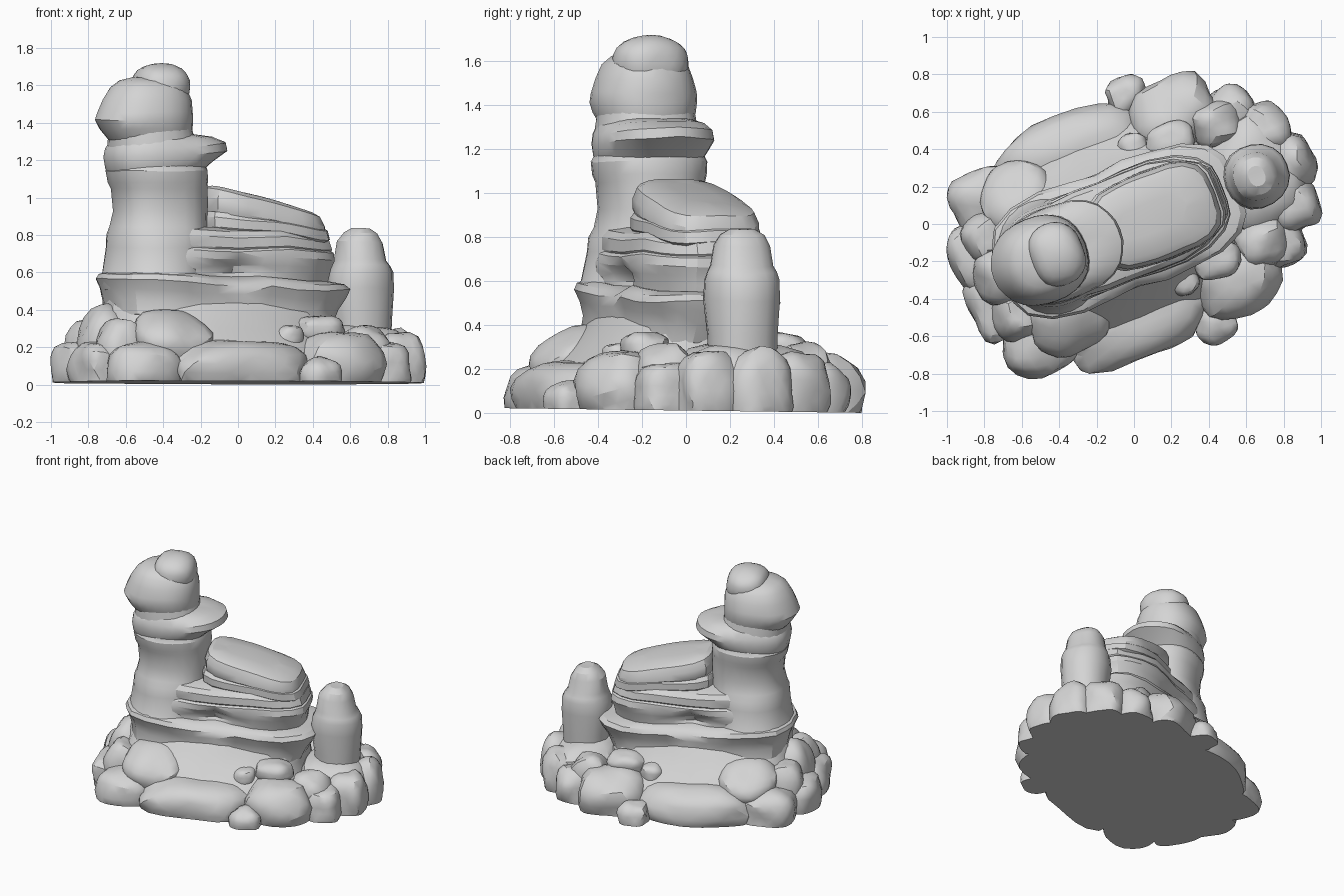
import bpy, bmesh, math
from mathutils import Vector, Matrix, noise

cube = bpy.data.objects.get("Cube")
if cube:
    bpy.data.objects.remove(cube, do_unlink=True)

# The formation is symmetric about a vertical plane turned from the x axis.
# Shapes are laid out along (u) and across (v) that plane, then turned.
TURN = Matrix.Rotation(math.radians(21.3), 3, 'Z')
parts = []

stone = bpy.data.materials.new("grey_stone")
stone.use_nodes = True
GREY = (0.66, 0.66, 0.66, 1)
stone.diffuse_color = GREY
bsdf = next(n for n in stone.node_tree.nodes if n.type == 'BSDF_PRINCIPLED')
bsdf.inputs["Base Color"].default_value = GREY
bsdf.inputs["Roughness"].default_value = 0.9


def finish(bm, name):
    """Turn the shape, cut it flat along the underside and make the object."""
    for vert in bm.verts:
        vert.co = TURN @ vert.co
    geom = bm.verts[:] + bm.edges[:] + bm.faces[:]
    bmesh.ops.bisect_plane(bm, geom=geom, plane_co=(0, .82, 0),
                           plane_no=(0, .013, 1), clear_inner=True)
    rim = [e for e in bm.edges if e.is_boundary]
    if rim:
        bmesh.ops.holes_fill(bm, edges=rim)
    bmesh.ops.triangulate(bm, faces=bm.faces[:])
    bmesh.ops.recalc_face_normals(bm, faces=bm.faces[:])
    mesh = bpy.data.meshes.new(name)
    bm.to_mesh(mesh)
    bm.free()
    mesh.materials.append(stone)
    obj = bpy.data.objects.new(name, mesh)
    bpy.context.collection.objects.link(obj)
    parts.append(obj)


def boulder(name, centre, radii, boxy=2.7, rough=0.16, roll=0.0):
    """A rounded, slightly boxy and uneven rock, rolled about the u axis."""
    bm = bmesh.new()
    bmesh.ops.create_icosphere(bm, subdivisions=3, radius=1)
    centre = Vector(centre)
    spin = Matrix.Rotation(math.radians(roll), 3, 'X')
    for vert in bm.verts:
        d = vert.co.normalized()
        d /= sum(abs(c) ** boxy for c in d) ** (1 / boxy)
        d *= 1 + rough * noise.noise(d * 1.3 + centre * 9)
        vert.co = centre + spin @ Vector(c * r for c, r in zip(d, radii))
    finish(bm, name)


def pocket(u, z):
    """Amount by which the flanks are hollowed between spire and ridge."""
    return 0.3 * math.exp(-((u + 0.12) / 0.13) ** 2 - ((z - 0.61) / 0.07) ** 2)


def strata(name, rings, boxy=2.6, tilt=0.0, rough=0.03, sides=28):
    """Stack of rounded rings, each given as (z, u start, u end, half width)."""
    bm = bmesh.new()
    loops = []
    for z, u0, u1, half in rings:
        mid = (u0 + u1) / 2
        loop = []
        for i in range(sides):
            a = math.tau * i / sides
            c, s = math.cos(a), math.sin(a)
            k = (abs(c) ** boxy + abs(s) ** boxy) ** (-1 / boxy)
            du = (u1 - u0) / 2 * c * k
            u = mid + du
            v = half * s * k * (1 - pocket(u, z))
            wave = noise.noise(Vector((u * 3, abs(v) * 3, z * 5)))
            fine = noise.noise(Vector((u * 8, abs(v) * 8, z * 3 + 7)))
            grow = 1 + rough * (1.4 * wave + fine)
            height = z + tilt * du + rough * 0.7 * wave
            loop.append(bm.verts.new((mid + du * grow, v * grow, height)))
        loops.append(loop)
    for low, high in zip(loops, loops[1:]):
        for i in range(sides):
            j = (i + 1) % sides
            bm.faces.new((low[i], low[j], high[j], high[i]))
    bm.faces.new(loops[0][::-1])
    bm.faces.new(loops[-1])
    finish(bm, name)


# Ground slab and flaring skirt
strata("ground_slab", [(-.05, -.9, .91, .59), (.06, -.88, .89, .57), (.12, -.8, .8, .5)])
strata("skirt", [(-.05, -.86, .6, .61), (.12, -.84, .56, .57), (.2, -.81, .52, .51),
                 (.3, -.77, .5, .42), (.38, -.75, .49, .35), (.47, -.72, .48, .29)],
       boxy=2.4)

# Layered body shared by spire and ridge
strata("lower_layer", [(.34, -.72, .48, .32), (.42, -.73, .52, .31), (.48, -.74, .56, .325),
                       (.53, -.765, .58, .345), (.56, -.76, .56, .33),
                       (.58, -.72, .48, .29)], boxy=3.5, tilt=-.05)
strata("middle_layer", [(.54, -.71, .47, .28), (.6, -.72, .49, .285), (.64, -.72, .5, .295),
                        (.68, -.72, .52, .3), (.72, -.71, .51, .29),
                        (.74, -.7, .47, .265)], boxy=3, tilt=-.03)
strata("upper_layer", [(.7, -.69, .47, .26), (.74, -.7, .5, .28), (.79, -.7, .48, .275),
                       (.82, -.68, .44, .25), (.84, -.6, .36, .18)], boxy=3, tilt=-.04)

# Ridge of sloping slabs
strata("ridge_lower_slab", [(.78, -.22, .43, .21), (.81, -.23, .48, .24),
                            (.86, -.23, .47, .24), (.89, -.22, .42, .215)],
       boxy=4, tilt=-.12)
strata("ridge_top_slab", [(.83, -.2, .42, .21), (.87, -.21, .46, .235), (.92, -.21, .46, .235),
                          (.97, -.19, .44, .215), (.99, -.16, .4, .18),
                          (1.0, -.08, .3, .08)], boxy=4, tilt=-.24)

# Tall spire
strata("spire_shaft", [(.5, -.75, -.2, .29), (.56, -.77, -.2, .315), (.6, -.755, -.2, .295),
                       (.74, -.735, -.2, .285), (.8, -.725, -.2, .275),
                       (.84, -.71, -.2, .25), (.93, -.695, -.2, .235),
                       (1.05, -.705, -.2, .24), (1.08, -.72, -.2, .25),
                       (1.14, -.73, -.2, .255), (1.17, -.715, -.21, .24),
                       (1.25, -.72, -.25, .235), (1.42, -.71, -.3, .2)], boxy=2.3)
strata("spire_ledge", [(1.11, -.7, -.24, .21), (1.17, -.73, -.17, .24),
                       (1.23, -.735, -.08, .255), (1.275, -.725, -.09, .25),
                       (1.31, -.7, -.17, .225), (1.335, -.65, -.3, .17)],
       boxy=2.5, tilt=.08)
strata("spire_head", [(1.3, -.72, -.3, .195), (1.36, -.77, -.28, .22), (1.41, -.8, -.28, .228),
                      (1.45, -.785, -.28, .225), (1.52, -.755, -.28, .21),
                      (1.59, -.715, -.31, .19), (1.63, -.67, -.36, .15),
                      (1.65, -.6, -.44, .08)], boxy=2.3)
boulder("spire_cap", (-.445, 0, 1.59), (.145, .17, .125), 2.5, .06)

# Small pillar
strata("small_pillar", [(.1, .55, .86, .15), (.35, .55, .87, .155), (.5, .53, .875, .165),
                        (.6, .535, .875, .165), (.64, .55, .86, .155),
                        (.67, .56, .84, .14), (.76, .58, .82, .125),
                        (.81, .62, .79, .1), (.84, .66, .75, .055)],
       boxy=2.3, sides=18)

# Rocks on the middle plane
boulder("pillar_footing", (.7, 0, .12), (.25, .31, .2))
boulder("end_rock", (.9, 0, .09), (.13, .15, .2))
boulder("spire_footing", (-.75, 0, .18), (.16, .17, .25), 2.2)

# Rocks repeated on both flanks: centre, radii and roll
flank_rocks = {
    "buttress": ((-.52, -.36, .25), (.2, .19, .11), 32),
    "flank_slab": ((-.19, -.5, .08), (.39, .19, .16), 6),
    "large_rock": ((.4, -.46, .08), (.24, .2, .2), 18),
    "toe_rock": ((.215, -.66, .04), (.11, .1, .1), 0),
    "perched_pebble": ((.145, -.38, .25), (.08, .08, .07), 0),
    "perched_rock": ((.34, -.34, .29), (.13, .1, .075), 0),
    "shoulder_rock": ((.6, -.34, .13), (.14, .13, .18), 0),
    "outer_rock": ((.7, -.37, .08), (.13, .14, .15), 0),
    "tip_rock": ((.835, -.21, .1), (.13, .15, .18), 0),
    "corner_rock": ((-.69, -.41, .07), (.2, .17, .16), 0),
    "rear_rock": ((-.865, -.14, .08), (.125, .19, .15), 0),
    "leaning_rock": ((-.76, -.22, .14), (.13, .14, .21), 0),
}
for name, ((u, v, z), radii, roll) in flank_rocks.items():
    boulder("front_" + name, (u, v, z), radii, roll=roll)
    boulder("back_" + name, (u, -v, z), radii, roll=-roll)

# Smooth the stone but keep the creases sharp
for obj in parts:
    obj.select_set(True)
bpy.context.view_layer.objects.active = parts[0]
bpy.ops.object.shade_smooth_by_angle(angle=math.radians(28))
